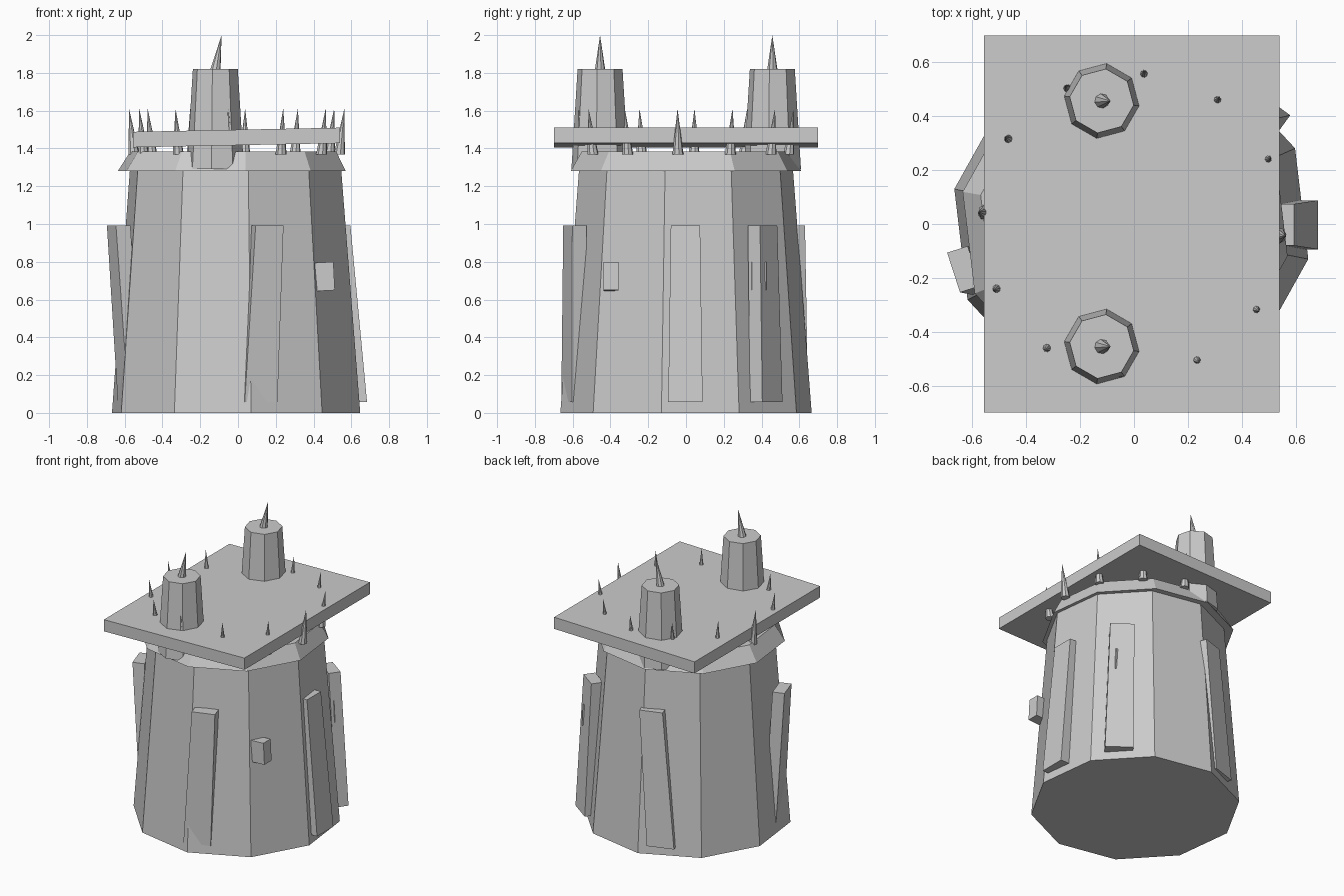
import bpy, bmesh
from math import radians, cos, sin, pi
from mathutils import Vector

if "Cube" in bpy.data.objects:
    bpy.data.objects.remove(bpy.data.objects["Cube"])


def mesh_object(name, verts, faces):
    mesh = bpy.data.meshes.new(name)
    mesh.from_pydata(verts, [], faces)
    bm = bmesh.new()
    bm.from_mesh(mesh)
    bmesh.ops.recalc_face_normals(bm, faces=bm.faces)
    bm.to_mesh(mesh)
    bm.free()
    obj = bpy.data.objects.new(name, mesh)
    bpy.context.collection.objects.link(obj)
    return obj


def prism(name, lower, upper):
    """Solid between two closed rings with the same number of points."""
    n = len(lower)
    faces = [(i, (i + 1) % n, n + (i + 1) % n, n + i) for i in range(n)]
    faces += [tuple(range(n))[::-1], tuple(range(n, 2 * n))]
    return mesh_object(name, lower + upper, faces)


def ring(x, y, z, r, n, turn):
    return [(x + r * cos(radians(turn) + 2 * pi * i / n),
             y + r * sin(radians(turn) + 2 * pi * i / n), z) for i in range(n)]


def spike(name, base, tip, r, n=8):
    faces = [(i, (i + 1) % n, n) for i in range(n)] + [tuple(range(n))[::-1]]
    return mesh_object(name, ring(*base, r, n, 10) + [tip], faces)


def plank_ring(centre, azimuth, width, depth):
    a = radians(azimuth)
    out = Vector((cos(a), sin(a), 0)) * depth / 2
    side = Vector((-sin(a), cos(a), 0)) * width / 2
    c = Vector(centre)
    return [tuple(c + out * i + side * j)
            for i, j in ((1, -1), (1, 1), (-1, 1), (-1, -1))]


# Tapered ten-sided tower body and flared rim
TURN = -11.2
prism("tower_body", ring(-.01, 0, 0, .67, 10, TURN), ring(-.013, 0, 1.29, .57, 10, TURN))
prism("tower_rim", ring(-.033, 0, 1.28, .615, 10, TURN), ring(-.025, 0, 1.385, .555, 10, TURN))

# Slightly tilted roof slab
bpy.ops.mesh.primitive_cube_add(size=1, location=(-.008, 0, 1.458),
                                rotation=(0, radians(-1.15), 0))
slab = bpy.context.object
slab.name = "roof_slab"
slab.scale = (1.097, 1.4, .082)

# Two octagonal turrets, each with a leaning spike
for label, y in (("front", -.455), ("back", .457)):
    prism(label + "_turret", ring(-.12, y, 1.29, .153, 8, -7.5),
          ring(-.12, y, 1.82, .12, 8, -7.5))
    spike(label + "_turret_spike", (-.12, y, 1.815), (-.087, y, 2.0), .028)

# Circle of twelve spikes on the rim
for k in range(12):
    a = radians(-4.5 + 30 * k)
    spike("rim_spike", (-.007 + .545 * cos(a), .545 * sin(a), 1.367),
          (-.007 + .572 * cos(a), .572 * sin(a), 1.612), .03)

# Leaning buttress planks: azimuth, bottom centre, top centre
for az, low, high in (
        (0, (.643, -.003), (.555, -.003)),
        (54, (.483, .425), (.44, .405)),
        (108, (-.22, .58), (-.138, .568)),
        (198, (-.57, -.168), (-.632, -.168)),
        (288, (.11, -.594), (.155, -.588))):
    prism("buttress", plank_ring((*low, .058), az, .182, .08),
          plank_ring((*high, .993), az, .155, .08))

# Small wall blocks on the right side
for y in (-.398, .387):
    bpy.ops.mesh.primitive_cube_add(size=1, location=(.459, y, .722),
                                    rotation=(0, radians(-3), 0))
    block = bpy.context.object
    block.name = "wall_block"
    block.scale = (.1, .08, .15)
